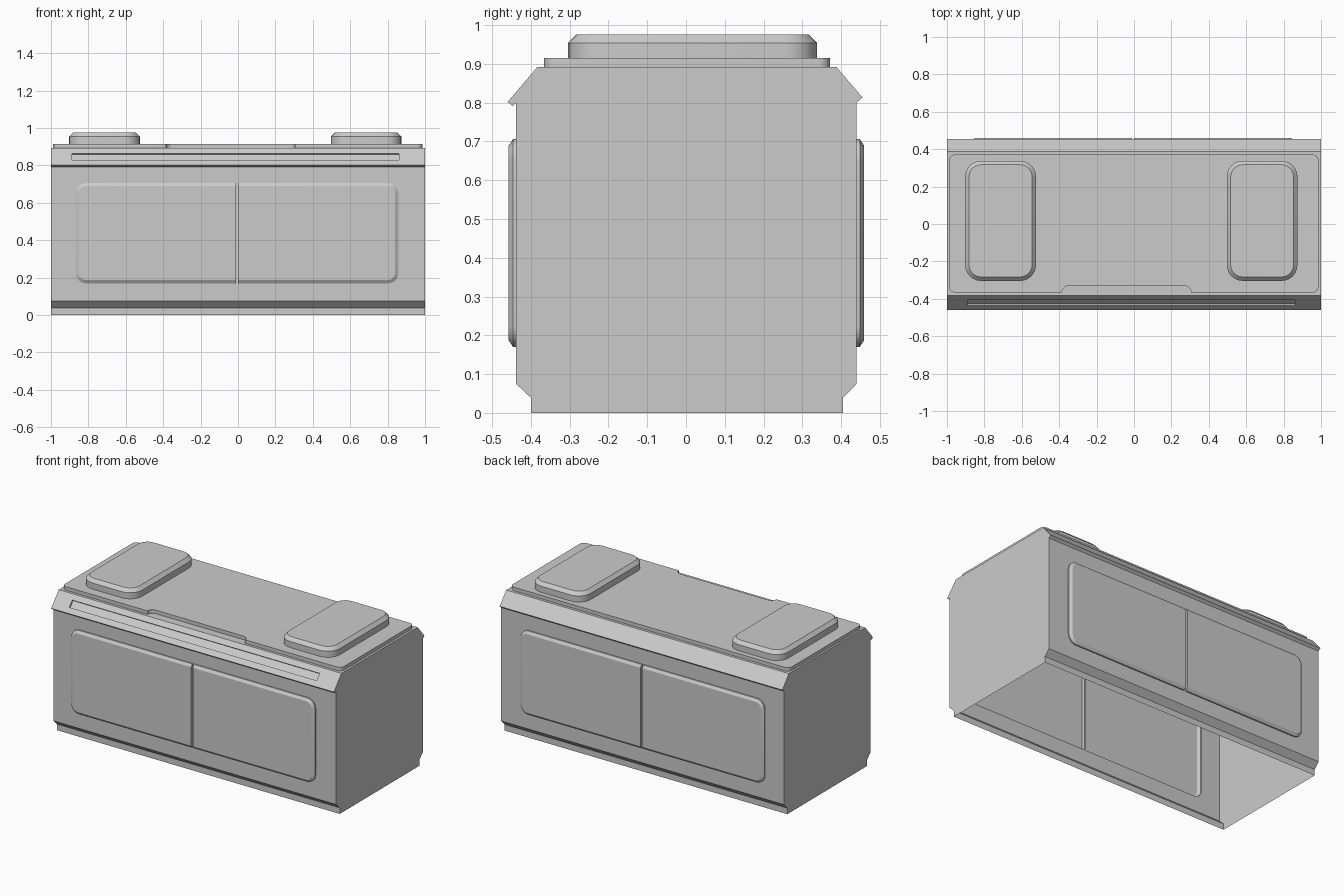
import bpy, bmesh
from math import sin, cos, pi
from mathutils import Vector

if "Cube" in bpy.data.objects:
    bpy.data.objects.remove(bpy.data.objects["Cube"])


def rounded(corners, steps=6):
    """Outline of right-angled corners (u, v, radius)."""
    out = []
    for i, (u, v, r) in enumerate(corners):
        p = Vector((u, v))
        if r <= 0:
            out.append(p)
            continue
        d1 = (Vector(corners[i - 1][:2]) - p).normalized()
        d2 = (Vector(corners[(i + 1) % len(corners)][:2]) - p).normalized()
        c = p + r * (d1 + d2)
        for k in range(steps + 1):
            t = k / steps * pi / 2
            out.append(c - r * (d2 * cos(t) + d1 * sin(t)))
    return out


def rect(u0, u1, v0, v1, rl=0, rr=0):
    return rounded([(u0, v0, rl), (u1, v0, rr), (u1, v1, rr), (u0, v1, rl)])


def ring(bm, pts, h, place):
    return [bm.verts.new(place(p[0], p[1], h)) for p in pts]


def stack(bm, levels, place):
    """Join outlines at successive heights and cap the last one."""
    rings = [ring(bm, pts, h, place) for pts, h in levels]
    for a, b in zip(rings, rings[1:]):
        for i in range(len(a)):
            j = (i + 1) % len(a)
            bm.faces.new((a[i], a[j], b[j], b[i]))
    bm.faces.new(rings[-1])


def pierced(bm, outer, hole, place):
    """Flat wall with one opening."""
    edges = []
    for pts in (outer, hole):
        vs = ring(bm, pts, 0, place)
        edges += [bm.edges.new((vs[i - 1], vs[i])) for i in range(len(vs))]
    bmesh.ops.triangle_fill(bm, use_beauty=True, use_dissolve=False, edges=edges)


def finish(bm, name):
    bmesh.ops.remove_doubles(bm, verts=bm.verts, dist=0.0003)
    bmesh.ops.recalc_face_normals(bm, faces=bm.faces)
    me = bpy.data.meshes.new(name)
    bm.to_mesh(me)
    bm.free()
    ob = bpy.data.objects.new(name, me)
    bpy.context.collection.objects.link(ob)
    bpy.ops.object.select_all(action='DESELECT')
    ob.select_set(True)
    bpy.context.view_layer.objects.active = ob
    bpy.ops.object.shade_smooth_by_angle()


def front(u, v, h):
    return (u, -0.438 - h, v)


def back(u, v, h):
    return (u, 0.44 + h, v)


def flat(u, v, h):
    return (u, v, h)


# sloped front lip: v runs down the slope, h outwards
lip_top, lip_end = Vector((0, -0.383, 0.892)), Vector((0, -0.46, 0.802))
lip_dir = (lip_end - lip_top).normalized()
lip_out = Vector((0, lip_dir.z, -lip_dir.y))


def lip(u, v, h):
    return lip_top + Vector((u, 0, 0)) + lip_dir * v + lip_out * h


SEAM, GAP = -0.005, 0.006
HALVES = {"left": (-0.868, SEAM - GAP), "right": (SEAM + GAP, 0.857)}


def door(side, inset):
    """Half panel outline; only its outer edges are inset."""
    a, b = HALVES[side]
    r = 0.055 - inset
    v0, v1 = 0.17 + inset, 0.706 - inset
    if side == "left":
        return rect(a + inset, b, v0, v1, r, 0)
    return rect(a, b - inset, v0, v1, 0, r)


# body shell, open underneath
profile = [(-0.40, 0), (-0.40, 0.039), (-0.438, 0.075), (-0.438, 0.80),
           (-0.447, 0.791), (-0.46, 0.802), (-0.383, 0.892), (0.388, 0.892),
           (0.455, 0.813), (0.44, 0.80), (0.44, 0.075), (0.405, 0.039), (0.405, 0)]
bm = bmesh.new()
ends = [[bm.verts.new((x, y, z)) for y, z in profile] for x in (-1, 1)]
for e in ends:
    bm.faces.new(e)
for i in range(len(profile) - 1):
    if i not in (2, 5, 9):  # door walls and lip are pierced below
        bm.faces.new((ends[0][i], ends[0][i + 1], ends[1][i + 1], ends[1][i]))
for place in (front, back):
    pierced(bm, rect(-1, SEAM, 0.075, 0.80), door("left", 0), place)
    pierced(bm, rect(SEAM, 1, 0.075, 0.80), door("right", 0), place)
# long shallow slot in the lip
slot = rect(-0.888, 0.862, 0.036, 0.082)
pierced(bm, rect(-1, 1, 0, (lip_end - lip_top).length), slot, lip)
stack(bm, [(slot, 0), (slot, -0.01)], lip)
finish(bm, "body_shell")

# raised door panels on both long sides
for face, place in (("front", front), ("back", back)):
    for side in HALVES:
        bm = bmesh.new()
        stack(bm, [(door(side, 0), 0), (door(side, 0), 0.008),
                   (door(side, 0.017), 0.019)], place)
        finish(bm, f"{face}_door_{side}")

# top plate with a notch in its front edge
plate = rounded([(-0.988, -0.366, 0.03), (-0.385, -0.366, 0), (-0.385, -0.33, 0.035),
                 (0.305, -0.33, 0.035), (0.305, -0.366, 0), (0.986, -0.366, 0.03),
                 (0.986, 0.371, 0.03), (-0.988, 0.371, 0.03)])
bm = bmesh.new()
stack(bm, [(plate, 0.892), (plate, 0.915)], flat)
finish(bm, "top_plate")

# two chamfered pads
for side, x0, x1 in (("left", -0.903, -0.524), ("right", 0.496, 0.874)):
    base = rect(x0, x1, -0.304, 0.338, 0.085, 0.085)
    c = 0.021
    crown = rect(x0 + c, x1 - c, -0.304 + c, 0.338 - c, 0.085 - c, 0.085 - c)
    bm = bmesh.new()
    stack(bm, [(base, 0.915), (base, 0.954), (crown, 0.975)], flat)
    finish(bm, f"pad_{side}")
